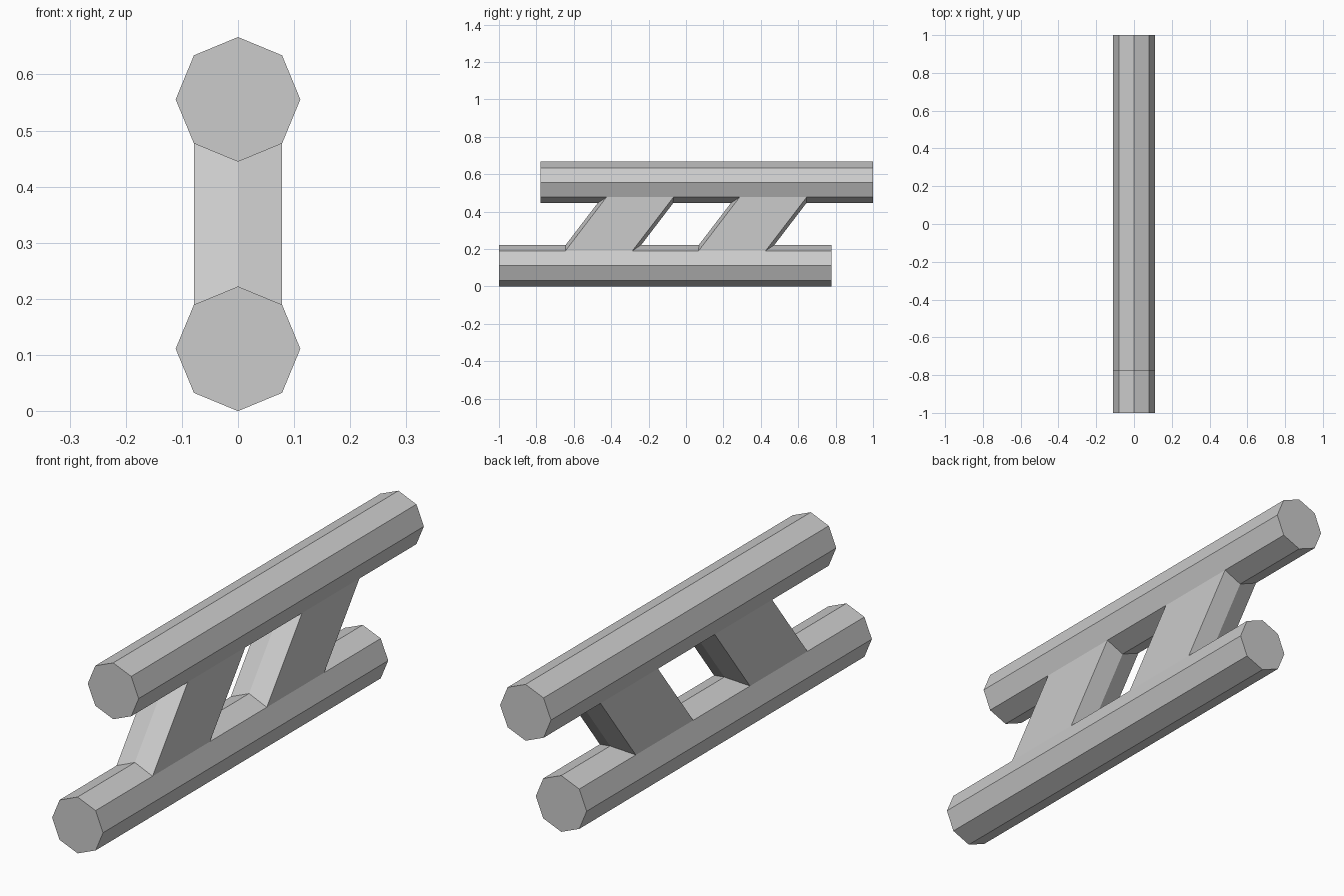
import bpy
import math

if "Cube" in bpy.data.objects:
    bpy.data.objects.remove(bpy.data.objects["Cube"])

R = 1 / 9                    # rail radius
LENGTH = 16 / 9              # rail length
LOW_Z, HIGH_Z = R, 5 * R     # rail centre heights
MID_Z = (LOW_Z + HIGH_Z) / 2
SLOPE = 0.765                # strut lean: y per z


def rail(name, y, z):
    # Octagonal bar along y, with a corner pointing straight up
    bpy.ops.mesh.primitive_cylinder_add(vertices=8, radius=R, depth=LENGTH,
                                        location=(0, y, z),
                                        rotation=(math.pi / 2, 0, 0))
    bpy.context.object.name = name


def strut(name, y):
    # Leaning six-sided web whose ends sit flush on the facing rail surfaces
    w = R * math.cos(math.pi / 4)
    section = [(0, -0.202), (w, -0.179), (w, 0.179),
               (0, 0.202), (-w, 0.179), (-w, -0.179)]
    verts = []
    for centre, side in ((LOW_Z, 1), (HIGH_Z, -1)):
        for px, py in section:
            z = centre + side * (R if px == 0 else w)
            verts.append((px, y + py + SLOPE * (z - MID_Z), z))
    faces = [(i, (i + 1) % 6, (i + 1) % 6 + 6, i + 6) for i in range(6)]
    # End caps, folded along the rail ridge
    faces += [(0, 3, 2, 1), (0, 5, 4, 3), (6, 7, 8, 9), (6, 9, 10, 11)]
    mesh = bpy.data.meshes.new(name)
    mesh.from_pydata(verts, [], faces)
    mesh.update()
    bpy.context.collection.objects.link(bpy.data.objects.new(name, mesh))


# Two staggered rails
rail("lower_rail", -R, LOW_Z)
rail("upper_rail", R, HIGH_Z)

# Two leaning struts between them
for label, y in (("front_strut", -0.356), ("back_strut", 0.356)):
    strut(label, y)
